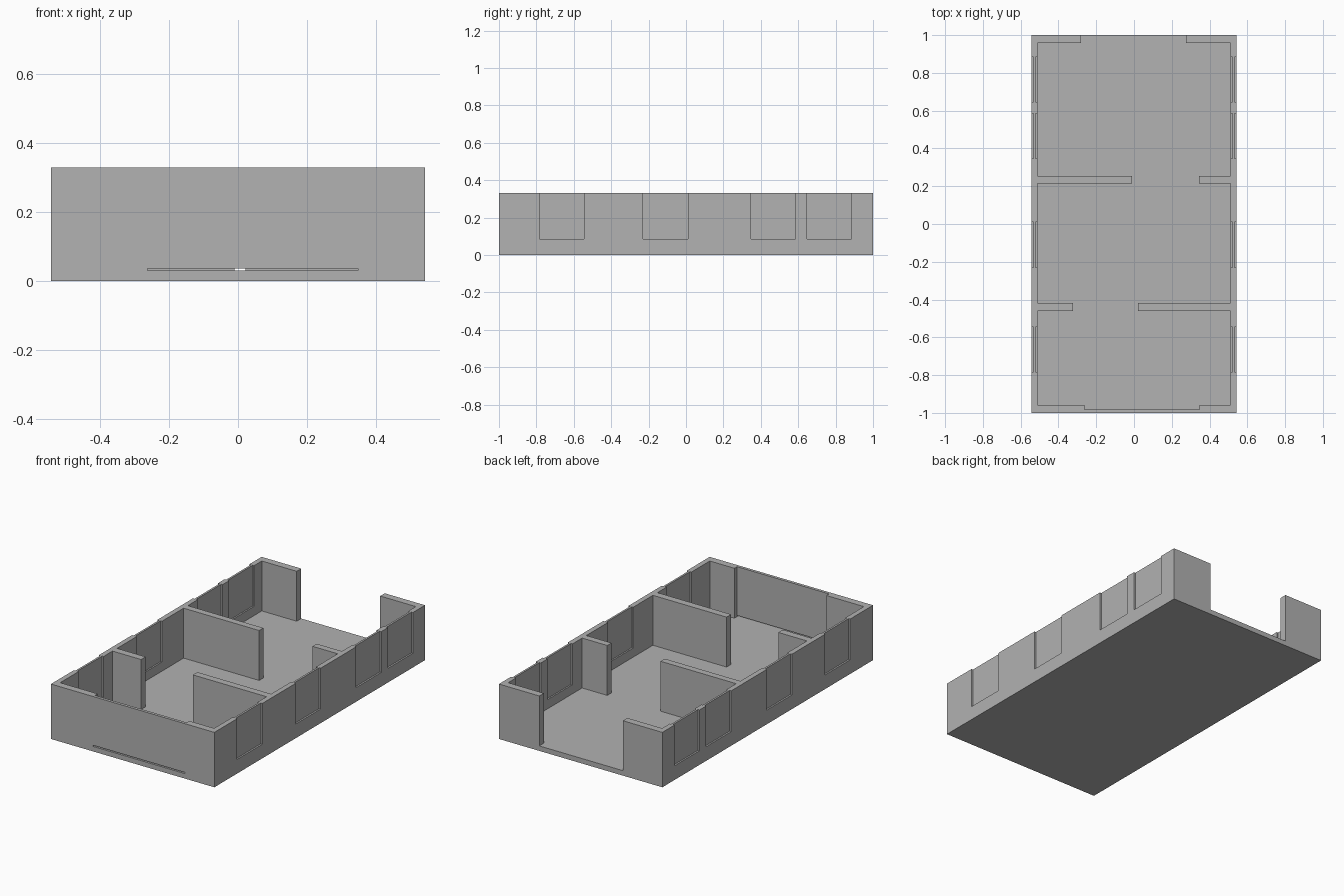
import bpy
import bmesh
from mathutils import Vector

if "Cube" in bpy.data.objects:
    bpy.data.objects.remove(bpy.data.objects["Cube"], do_unlink=True)

HALF_X, HALF_Y, TOP = 0.543, 1.0, 0.33
FLOOR, SILL, DOOR_GAP = 0.03, 0.085, 0.037
INNER_X, INNER_Y = 0.512, 0.957

plaster = bpy.data.materials.new("plain grey")
plaster.use_nodes = True
grey = (0.445, 0.445, 0.445, 1)
plaster.diffuse_color = grey
plaster.node_tree.nodes["Principled BSDF"].inputs["Base Color"].default_value = grey


def finish(name, bm):
    bmesh.ops.recalc_face_normals(bm, faces=bm.faces)
    mesh = bpy.data.meshes.new(name)
    bm.to_mesh(mesh)
    bm.free()
    mesh.materials.append(plaster)
    obj = bpy.data.objects.new(name, mesh)
    bpy.context.collection.objects.link(obj)


def box(name, x, y, z):
    bm = bmesh.new()
    bmesh.ops.create_cube(bm, size=1)
    for v in bm.verts:
        v.co = Vector([(lo + hi) / 2 + c * (hi - lo) for c, (lo, hi) in zip(v.co, (x, y, z))])
    finish(name, bm)


def notched_wall(name, axis, span, depth, openings, base):
    """Wall running along an axis, with openings cut from the top down to base."""
    outline = [(span[0], 0), (span[0], TOP)]
    for a, b in openings:
        outline += [(a, TOP), (a, base), (b, base), (b, TOP)]
    outline += [(span[1], TOP), (span[1], 0)]
    bm = bmesh.new()
    place = (lambda s, z: (s, depth[0], z)) if axis == "x" else (lambda s, z: (depth[0], s, z))
    face = bm.faces.new([bm.verts.new(place(s, z)) for s, z in outline])
    grown = bmesh.ops.extrude_face_region(bm, geom=[face], use_keep_orig=True)
    push = depth[1] - depth[0]
    moved = [g for g in grown["geom"] if isinstance(g, bmesh.types.BMVert)]
    bmesh.ops.translate(bm, verts=moved, vec=(0, push, 0) if axis == "x" else (push, 0, 0))
    finish(name, bm)


# Floor slab
box("floor", (-INNER_X, INNER_X), (-INNER_Y, INNER_Y), (0, FLOOR))

# Side walls with thin panes recessed from both faces
windows = [(-0.783, -0.545), (-0.23, 0.01), (0.347, 0.585), (0.647, 0.885)]
for side, sign in (("left", 1), ("right", -1)):
    notched_wall(side + "_wall", "y", (-HALF_Y, HALF_Y),
                 sorted((sign * INNER_X, sign * HALF_X)), windows, SILL)
    for i, span in enumerate(windows):
        box(f"{side}_window_pane_{i + 1}", sorted((sign * 0.521, sign * 0.533)), span, (SILL, TOP))

# End walls with their doorways
entrance = (-0.263, 0.348)
notched_wall("front_wall", "x", (-INNER_X, INNER_X), (-HALF_Y, -INNER_Y), [entrance], FLOOR)
notched_wall("back_wall", "x", (-INNER_X, INNER_X), (INNER_Y, HALF_Y), [(-0.28, 0.275)], FLOOR)

# Closed door panel, just clear of the threshold
box("front_door", entrance, (-HALF_Y, -0.982), (DOOR_GAP, TOP))

# Room partitions, each with a gap to walk through
for name, y, gap in (("front_partition", (-0.46, -0.417), (-0.322, 0.022)),
                     ("rear_partition", (0.215, 0.255), (-0.01, 0.345))):
    box(name + "_right", (-INNER_X, gap[0]), y, (FLOOR, TOP))
    box(name + "_left", (gap[1], INNER_X), y, (FLOOR, TOP))
